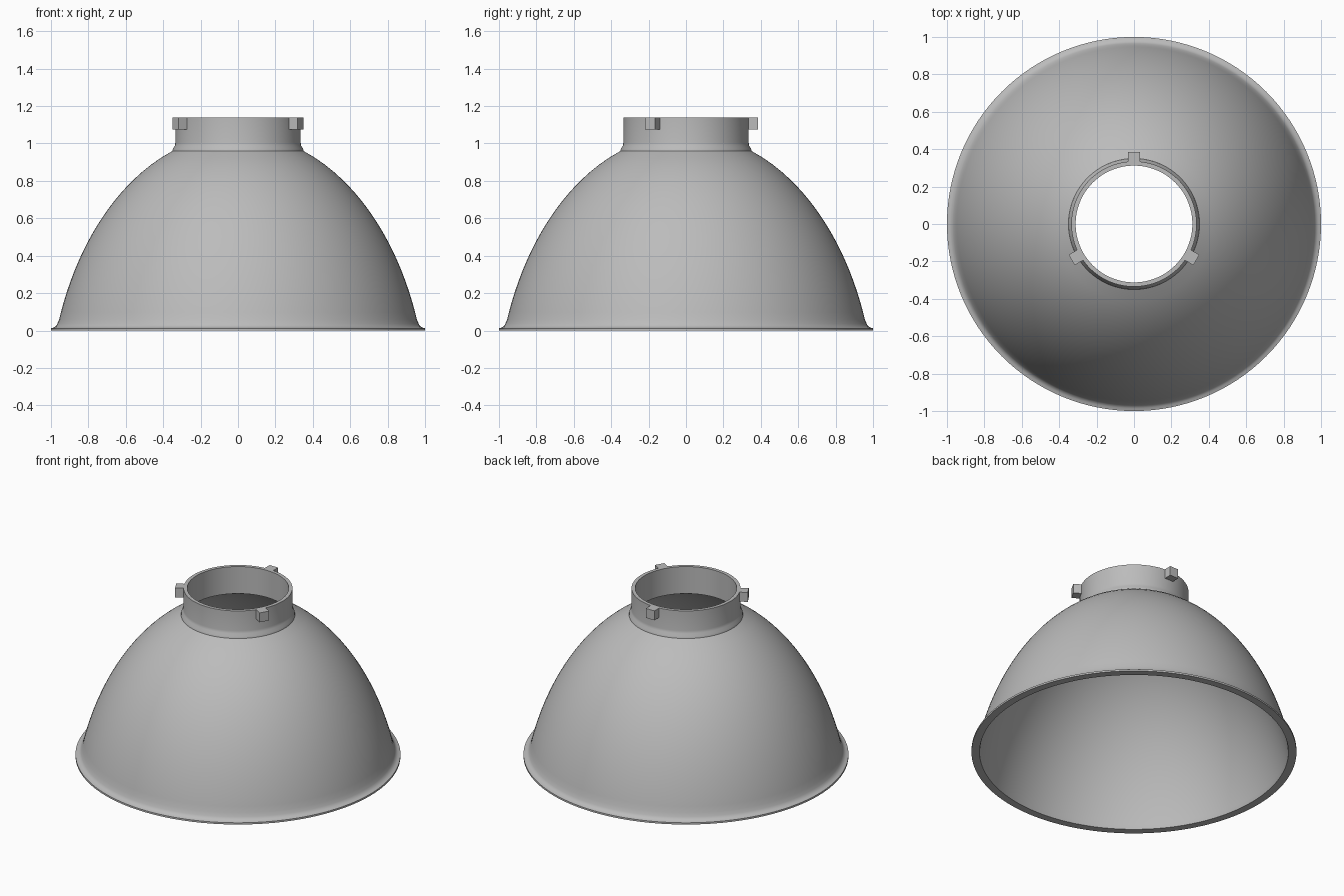
import bpy, bmesh, math
from mathutils import Matrix, Vector

cube = bpy.data.objects.get("Cube")
if cube:
    bpy.data.objects.remove(cube, do_unlink=True)

metal = bpy.data.materials.new("satin grey metal")
metal.use_nodes = True
GREY = (0.5, 0.5, 0.5, 1)
metal.diffuse_color = GREY
metal.node_tree.nodes["Principled BSDF"].inputs["Base Color"].default_value = GREY

SEGMENTS = 128
WALL = 0.02
NECK_OUT, NECK_IN, TOP = 0.335, 0.312, 1.14


def dome_radius(z):
    return math.sqrt(0.94 - 0.40 * z - 0.47 * z * z)


def add_object(name, bm):
    bmesh.ops.recalc_face_normals(bm, faces=bm.faces)
    mesh = bpy.data.meshes.new(name)
    bm.to_mesh(mesh)
    bm.free()
    mesh.materials.append(metal)
    obj = bpy.data.objects.new(name, mesh)
    bpy.context.collection.objects.link(obj)
    return obj


# Outer profile: flange, fillet, dome, fillet, neck
outer = [(1, 0), (1, 0.012), (0.985, 0.016), (0.973, 0.024), (0.966, 0.036)]
outer += [(dome_radius(z), z) for z in [0.06 + 0.9 * i / 24 for i in range(25)]]
outer += [(0.348, 0.973), (0.338, 0.988), (NECK_OUT, 1.005), (NECK_OUT, TOP)]

# Inner profile: dome offset inwards by the wall thickness, meeting the neck bore
inner = []
for i in range(60):
    z = i / 59
    r = dome_radius(z)
    normal = Vector((2 * r, 0.40 + 0.94 * z)).normalized()
    p = Vector((r, z)) - normal * WALL
    if p.x > NECK_IN + 0.005 and p.y > 0.005:
        inner.append((p.x, p.y))
inner = [(dome_radius(0) - WALL * 0.95, 0)] + inner + [(NECK_IN, inner[-1][1] + 0.008), (NECK_IN, TOP)]

# Reflector shell, turned around the vertical axis
bm = bmesh.new()
verts = [bm.verts.new((r, 0, z)) for r, z in outer + inner[::-1]]
edges = [bm.edges.new((a, b)) for a, b in zip(verts, verts[1:] + verts[:1])]
bmesh.ops.spin(bm, geom=verts + edges, cent=(0, 0, 0), axis=(0, 0, 1),
               angle=math.tau, steps=SEGMENTS, use_merge=True)
bmesh.ops.remove_doubles(bm, verts=bm.verts, dist=0.0001)
shell = add_object("reflector_shell", bm)
bpy.ops.object.select_all(action="DESELECT")
shell.select_set(True)
bpy.context.view_layer.objects.active = shell
bpy.ops.object.shade_smooth_by_angle(angle=math.radians(35))

# Three bayonet lugs around the neck
for name, degrees in (("back", 90), ("right", 210), ("left", 330)):
    bm = bmesh.new()
    bmesh.ops.create_cube(bm, size=1, matrix=Matrix.Rotation(math.radians(degrees), 4, "Z")
                          @ Matrix.Translation((0.354, 0, TOP - 0.032))
                          @ Matrix.Diagonal((0.062, 0.064, 0.064, 1)))
    add_object(name + "_neck_lug", bm)
